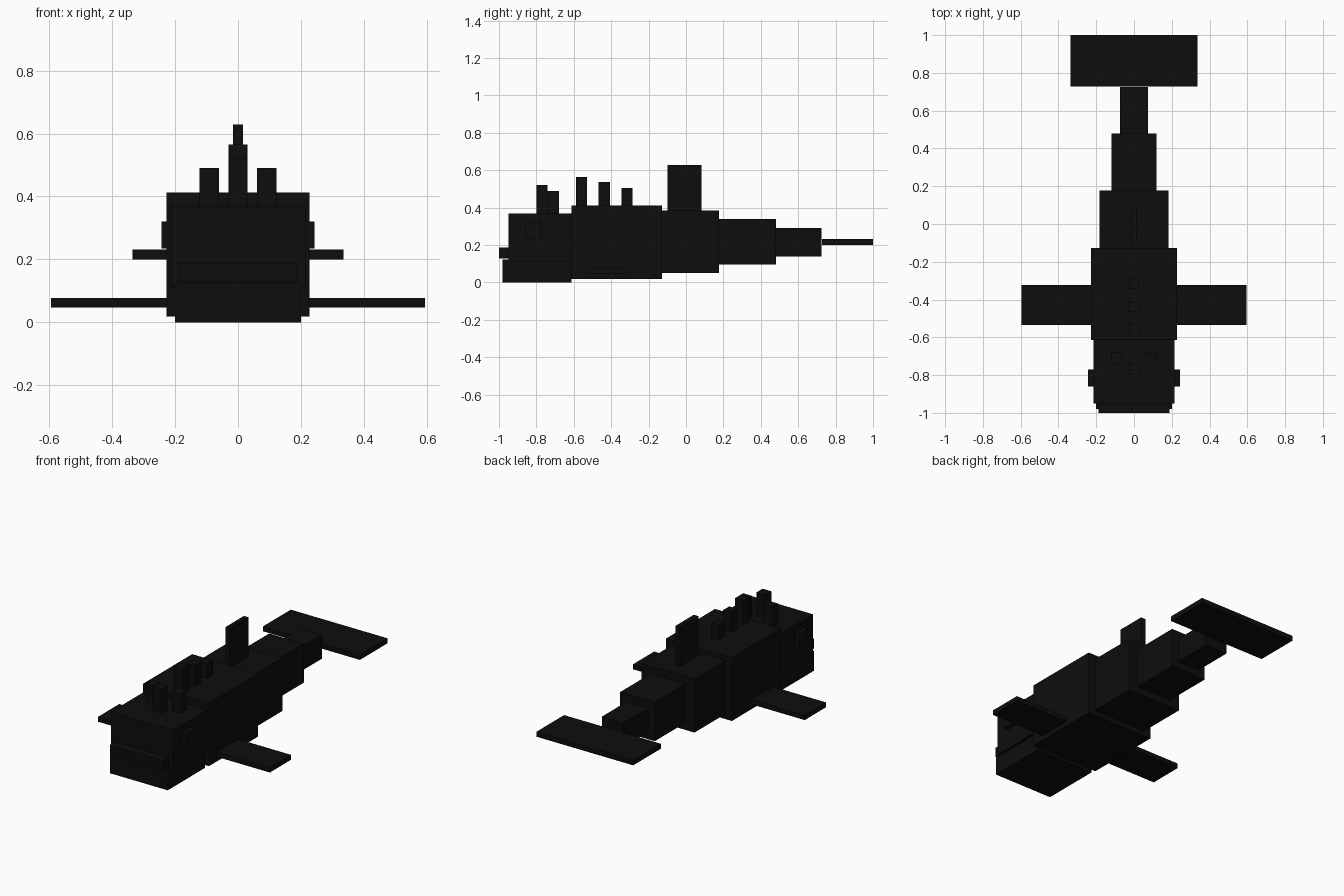
import bpy
import bmesh
from mathutils import Matrix, Vector

if "Cube" in bpy.data.objects:
    bpy.data.objects.remove(bpy.data.objects["Cube"])

skin = bpy.data.materials.new("near_black")
skin.diffuse_color = (0.004, 0.004, 0.004, 1.0)
skin.use_nodes = True
skin.node_tree.nodes["Principled BSDF"].inputs["Base Color"].default_value = skin.diffuse_color


def box(name, x, y, z):
    """Axis-aligned box from (min, max) ranges."""
    ranges = (x, y, z)
    size = Vector([b - a for a, b in ranges])
    centre = Vector([(a + b) / 2 for a, b in ranges])
    bm = bmesh.new()
    bmesh.ops.create_cube(bm, size=1.0, matrix=Matrix.Diagonal((*size, 1.0)))
    mesh = bpy.data.meshes.new(name)
    bm.to_mesh(mesh)
    bm.free()
    mesh.materials.append(skin)
    obj = bpy.data.objects.new(name, mesh)
    obj.location = centre
    bpy.context.collection.objects.link(obj)
    return obj


def centred(name, half, y, z):
    return box(name, (-half, half), y, z)


def pair(name, x, y, z):
    box(name + "_right", x, y, z)
    box(name + "_left", (-x[1], -x[0]), y, z)


# Head, jaw and upper lip
centred("head", 0.215, (-0.95, -0.613), (0.11, 0.368))
centred("lower_jaw", 0.20, (-0.98, -0.613), (0.0, 0.124))
centred("upper_lip", 0.187, (-1.0, -0.94), (0.128, 0.188))
pair("eye", (0.205, 0.243), (-0.86, -0.77), (0.235, 0.32))

# Body segments, tapering towards the tail
segments = [
    ("chest", 0.228, (-0.613, -0.128), (0.018, 0.412)),
    ("middle", 0.183, (-0.128, 0.177), (0.05, 0.384)),
    ("rear", 0.12, (0.177, 0.48), (0.095, 0.338)),
    ("tail_stem", 0.075, (0.48, 0.725), (0.14, 0.29)),
    ("tail_fluke", 0.335, (0.727, 1.0), (0.20, 0.231)),
]
for seg in segments:
    centred(*seg)

# Fins
pair("side_fin", (0.22, 0.595), (-0.535, -0.324), (0.047, 0.077))
centred("back_fin", 0.016, (-0.10, 0.082), (0.37, 0.628))

# Horns on the head and the row of spikes behind them
pair("horn", (0.06, 0.122), (-0.74, -0.68), (0.35, 0.49))
centred("head_spike", 0.03, (-0.80, -0.74), (0.35, 0.52))
for i, (y, top) in enumerate([(-0.558, 0.565), (-0.437, 0.537), (-0.315, 0.505)]):
    centred(f"spike_{i + 1}", 0.03 - 0.002 * i, (y - 0.03, y + 0.03), (0.40, top))
